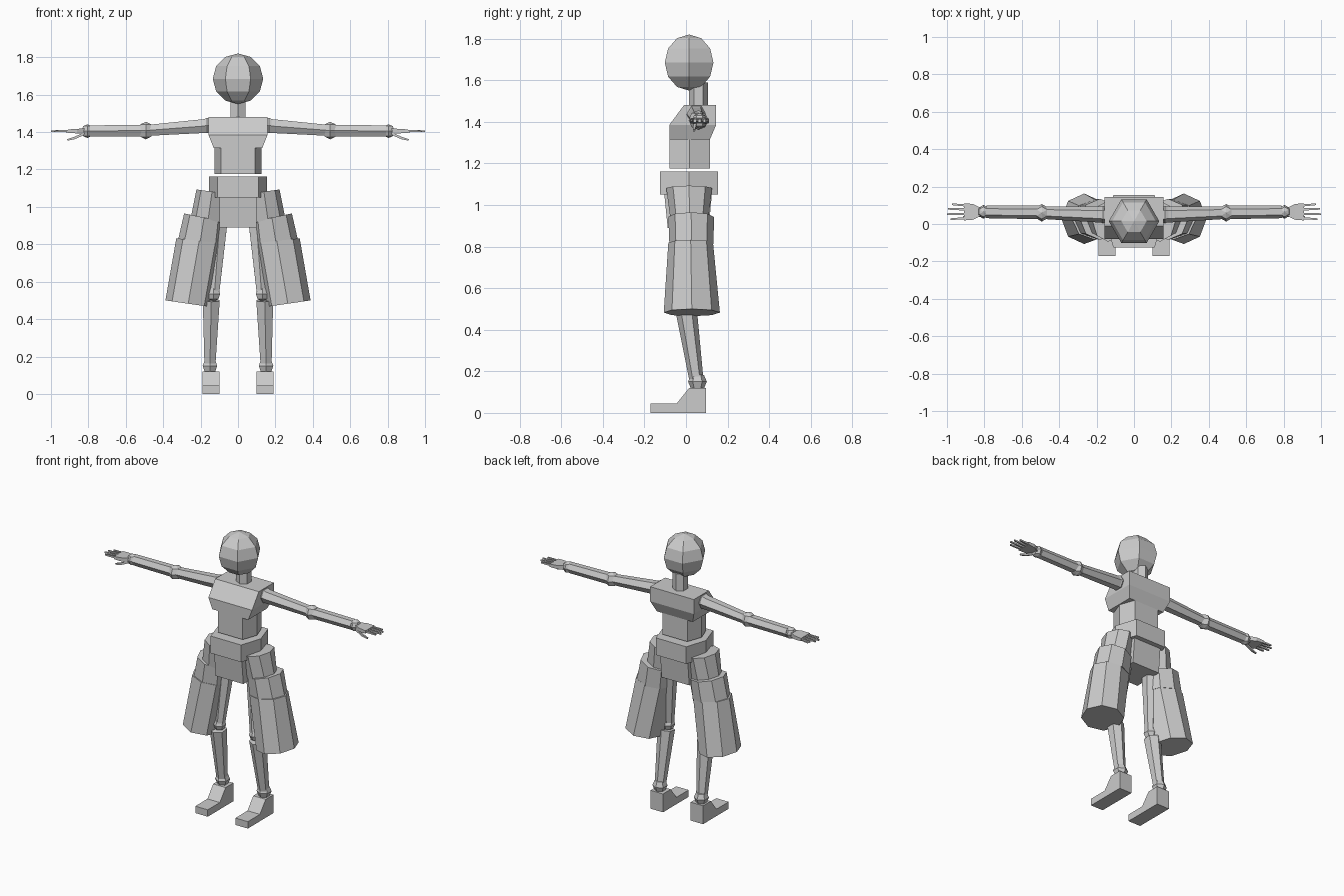
import bpy, bmesh, math
from mathutils import Vector, Matrix

if "Cube" in bpy.data.objects:
    bpy.data.objects.remove(bpy.data.objects["Cube"])


def finish(name, bm, mirror):
    bmesh.ops.recalc_face_normals(bm, faces=bm.faces)
    me = bpy.data.meshes.new(name)
    bm.to_mesh(me)
    bm.free()
    ob = bpy.data.objects.new(name, me)
    bpy.context.scene.collection.objects.link(ob)
    if mirror:
        ob.modifiers.new("Mirror", 'MIRROR').use_mirror_merge = False
    return ob


def loft(name, rings, mirror=False):
    """Capped skin through rings of equal point count."""
    bm = bmesh.new()
    vs = [[bm.verts.new(p) for p in r] for r in rings]
    n = len(vs[0])
    for a, b in zip(vs, vs[1:]):
        for i in range(n):
            j = (i + 1) % n
            bm.faces.new((a[i], a[j], b[j], b[i]))
    bm.faces.new(vs[0][::-1])
    bm.faces.new(vs[-1])
    return finish(name, bm, mirror)


def rect(x0, x1, y0, y1, z):
    return [(x0, y0, z), (x1, y0, z), (x1, y1, z), (x0, y1, z)]


def hexring(xv, xf, y0, y1, z):
    ym = (y0 + y1) / 2
    return [(xv, ym, z), (xf, y1, z), (-xf, y1, z), (-xv, ym, z), (-xf, y0, z), (xf, y0, z)]


def limb(name, pts, n=6, mirror=True):
    """Tapered n-sided tube through (x, y, z, radius) points."""
    ps = [Vector(p[:3]) for p in pts]
    d = (ps[-1] - ps[0]).normalized()
    u = d.cross(Vector((0, 1, 0))).normalized()
    v = d.cross(u)
    rings = []
    for p, q in zip(ps, pts):
        angs = [2 * math.pi * (i + 0.5) / n for i in range(n)]
        rings.append([p + q[3] * (u * math.cos(a) + v * math.sin(a)) for a in angs])
    return loft(name, rings, mirror)


def ball(name, c, r, rings=4, mirror=True, axis='Z', spin=0):
    bm = bmesh.new()
    m = Matrix.Translation(c)
    if axis == 'X':
        m = m @ Matrix.Rotation(math.pi / 2, 4, 'Y')
    m = m @ Matrix.Rotation(spin, 4, 'Z')
    bmesh.ops.create_uvsphere(bm, u_segments=6, v_segments=rings, radius=r, matrix=m)
    return finish(name, bm, mirror)


def skirt_ring(xi, zi, xo, zo, y0, y1):
    """Tilted octagon spanning an inner and an outer point."""
    pts = []
    for i in range(8):
        a = i * math.pi / 4
        t = (1 + math.cos(a)) / 2
        pts.append((xi + (xo - xi) * t, (y0 + y1) / 2 + (y1 - y0) / 2 * math.sin(a),
                    zi + (zo - zi) * t))
    return pts


# Head and neck
ball("head", (0, 0.015, 1.685), 0.135, 6, False, spin=math.pi / 2)
loft("neck", [[(0.045 * math.sin(i * math.pi / 3), 0.06 + 0.045 * math.cos(i * math.pi / 3), z)
               for i in range(6)] for z in (1.46, 1.59)])

# Torso
loft("chest", [rect(-.13, .13, -.08, .115, 1.315),
               rect(-.158, .158, -.08, .145, 1.385),
               rect(-.158, .158, -.01, .145, 1.48)])
loft("waist", [hexring(.125, .09, -.08, .115, z) for z in (1.175, 1.315)])
loft("belt", [hexring(.155, .11, -.125, .155, z) for z in (1.05, 1.162)])
loft("pelvis", [rect(-.10, .10, -.088, .11, .89), rect(-.10, .10, -.105, .125, 1.06)])

# Three overlapping trouser tiers
loft("upper_tier", [skirt_ring(.055, 1.07, .222, 1.093, -.095, .125),
                    skirt_ring(.07, .91, .25, .955, -.075, .108)], True)
loft("middle_tier", [skirt_ring(.075, .92, .288, .965, -.085, .135),
                     skirt_ring(.085, .80, .32, .825, -.08, .132)], True)
loft("lower_tier", [skirt_ring(.085, .805, .33, .832, -.085, .13),
                    skirt_ring(.145, .465, .388, .50, -.107, .163)], True)

# Legs
limb("thigh", [(.095, .03, .96, .05), (.125, -.005, .55, .03)])
ball("knee", (.13, -.005, .535), .04)
limb("calf", [(.143, 0, .50, .052), (.15, .05, .16, .034)])
ball("ankle", (.15, .055, .15), .045)
side = [(.095, 0), (.095, .12), (.015, .12), (-.045, .045), (-.17, .045), (-.17, 0)]
loft("foot", [[(x, y, z) for y, z in side] for x in (.10, .19)], True)

# Arms
ball("shoulder", (.165, .05, 1.435), .047, axis='X')
limb("upper_arm", [(.17, .05, 1.433, .043), (.47, .06, 1.41, .034)])
ball("elbow", (.493, .06, 1.408), .047)
limb("forearm", [(.51, .062, 1.408, .036), (.79, .065, 1.406, .034)])
ball("wrist", (.805, .065, 1.405), .037)

# Hands
loft("palm", [[(x, .065 - w, 1.405 - h), (x, .065 + w, 1.405 - h),
               (x, .065 + w, 1.405 + h), (x, .065 - w, 1.405 + h)]
              for x, w, h in ((.82, .022, .015), (.86, .042, .012), (.91, .046, .009))], True)
for i, (y0, y1, x) in enumerate([(.10, .105, .972), (.078, .081, .995),
                                 (.054, .053, 1.0), (.031, .026, .98)]):
    limb("finger_%d" % (i + 1), [(.90, y0, 1.405, .009), (x, y1, 1.405, .006)], 4)
limb("thumb", [(.825, .045, 1.39, .009), (.875, .04, 1.368, .009), (.912, .038, 1.358, .006)], 4)
